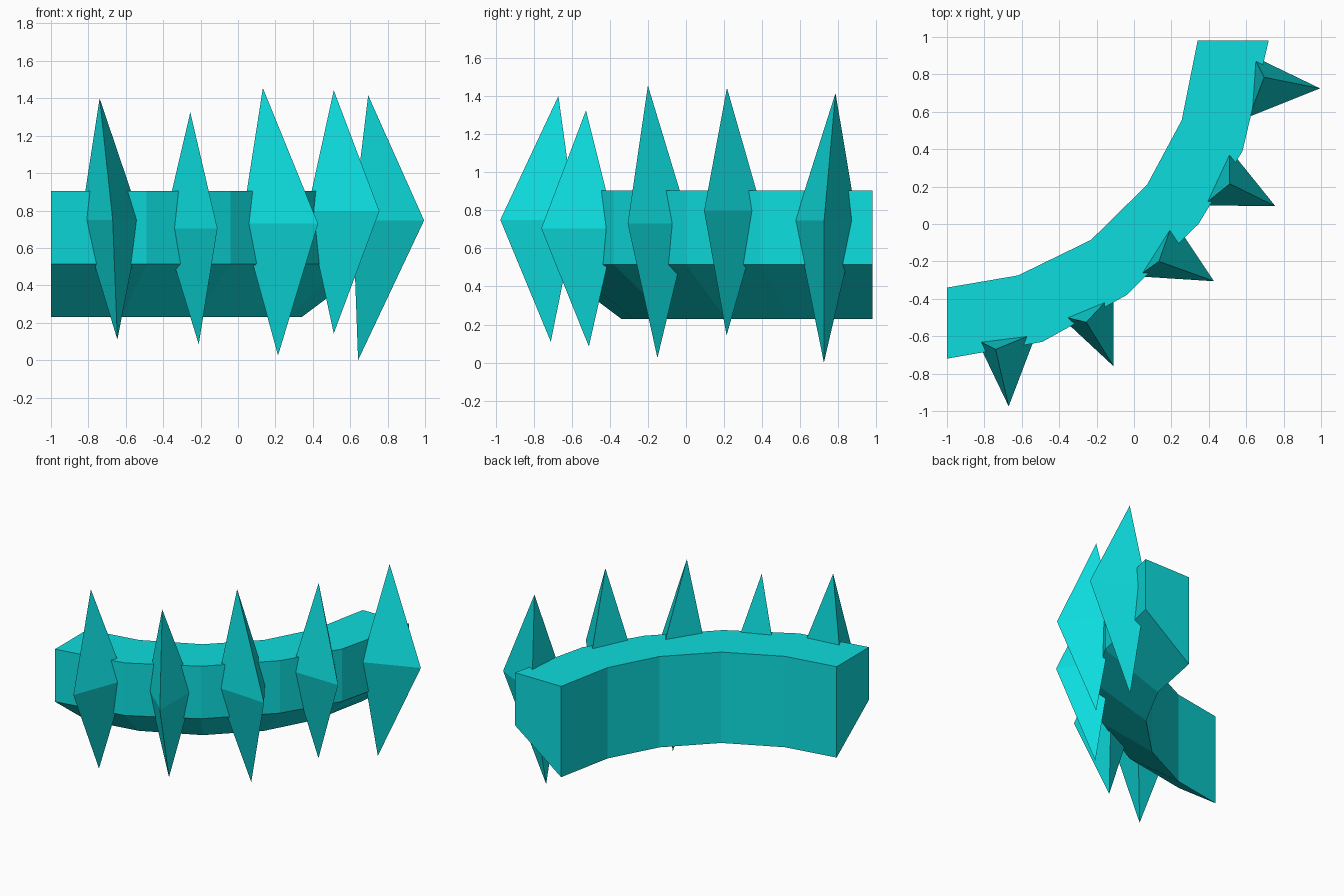
import bpy
import bmesh

cube = bpy.data.objects.get("Cube")
if cube:
    bpy.data.objects.remove(cube, do_unlink=True)

turquoise = bpy.data.materials.new("turquoise")
turquoise.use_nodes = True
color = (0.004, 0.72, 0.73, 1)
turquoise.diffuse_color = color
turquoise.node_tree.nodes["Principled BSDF"].inputs["Base Color"].default_value = color


def finish(name, bm):
    """Turn a bmesh into a flat shaded turquoise object."""
    bmesh.ops.recalc_face_normals(bm, faces=bm.faces)
    mesh = bpy.data.meshes.new(name)
    bm.to_mesh(mesh)
    bm.free()
    mesh.materials.append(turquoise)
    obj = bpy.data.objects.new(name, mesh)
    bpy.context.collection.objects.link(obj)
    return obj


def curved_bar(name, inner, outer, top, inner_low, outer_low):
    """Sweep a four-cornered section with a sloping underside along two paths."""
    bm = bmesh.new()
    rings = []
    for (ix, iy), (ox, oy) in zip(inner, outer):
        section = ((ix, iy, inner_low), (ox, oy, outer_low), (ox, oy, top), (ix, iy, top))
        rings.append([bm.verts.new(p) for p in section])
    for a, b in zip(rings, rings[1:]):
        for i in range(4):
            j = (i + 1) % 4
            bm.faces.new((a[i], a[j], b[j], b[i]))
    bm.faces.new(rings[0])
    bm.faces.new(rings[-1])
    return finish(name, bm)


def spike(name, apex, foot, left, right, tip, waist):
    """Three-sided double pyramid with its widest triangle at the waist height."""
    bm = bmesh.new()
    corners = [bm.verts.new((x, y, waist)) for x, y in (left, right, tip)]
    for end in (apex, foot):
        point = bm.verts.new(end)
        for i in range(3):
            bm.faces.new((corners[i], corners[(i + 1) % 3], point))
    return finish(name, bm)


# Curved bar
inner_path = [(-1, -0.34), (-0.62, -0.275), (-0.23, -0.085),
              (0.07, 0.21), (0.255, 0.555), (0.34, 0.98)]
outer_path = [(-1, -0.72), (-0.49, -0.63), (-0.04, -0.38),
              (0.345, 0.0), (0.58, 0.39), (0.72, 0.98)]
curved_bar("curved_bar", inner_path, outer_path, 0.905, 0.23, 0.515)

# Spikes along the outer face: apex, foot, left, right, tip, waist
spikes = [
    ((-0.74, -0.67, 1.4), (-0.645, -0.71, 0.11),
     (-0.84, -0.62), (-0.52, -0.58), (-0.67, -0.975), 0.75),
    ((-0.255, -0.525, 1.325), (-0.21, -0.51, 0.085),
     (-0.4, -0.49), (-0.11, -0.37), (-0.11, -0.76), 0.705),
    ((0.133, -0.2, 1.455), (0.214, -0.15, 0.025),
     (0.02, -0.28), (0.21, 0.02), (0.428, -0.306), 0.73),
    ((0.512, 0.215, 1.443), (0.512, 0.213, 0.143),
     (0.37, 0.1), (0.51, 0.4), (0.756, 0.095), 0.797),
    ((0.696, 0.785, 1.416), (0.642, 0.724, 0.0),
     (0.615, 0.573), (0.638, 0.897), (0.995, 0.725), 0.747),
]
for number, parts in enumerate(spikes, 1):
    spike(f"spike_{number}", *parts)
